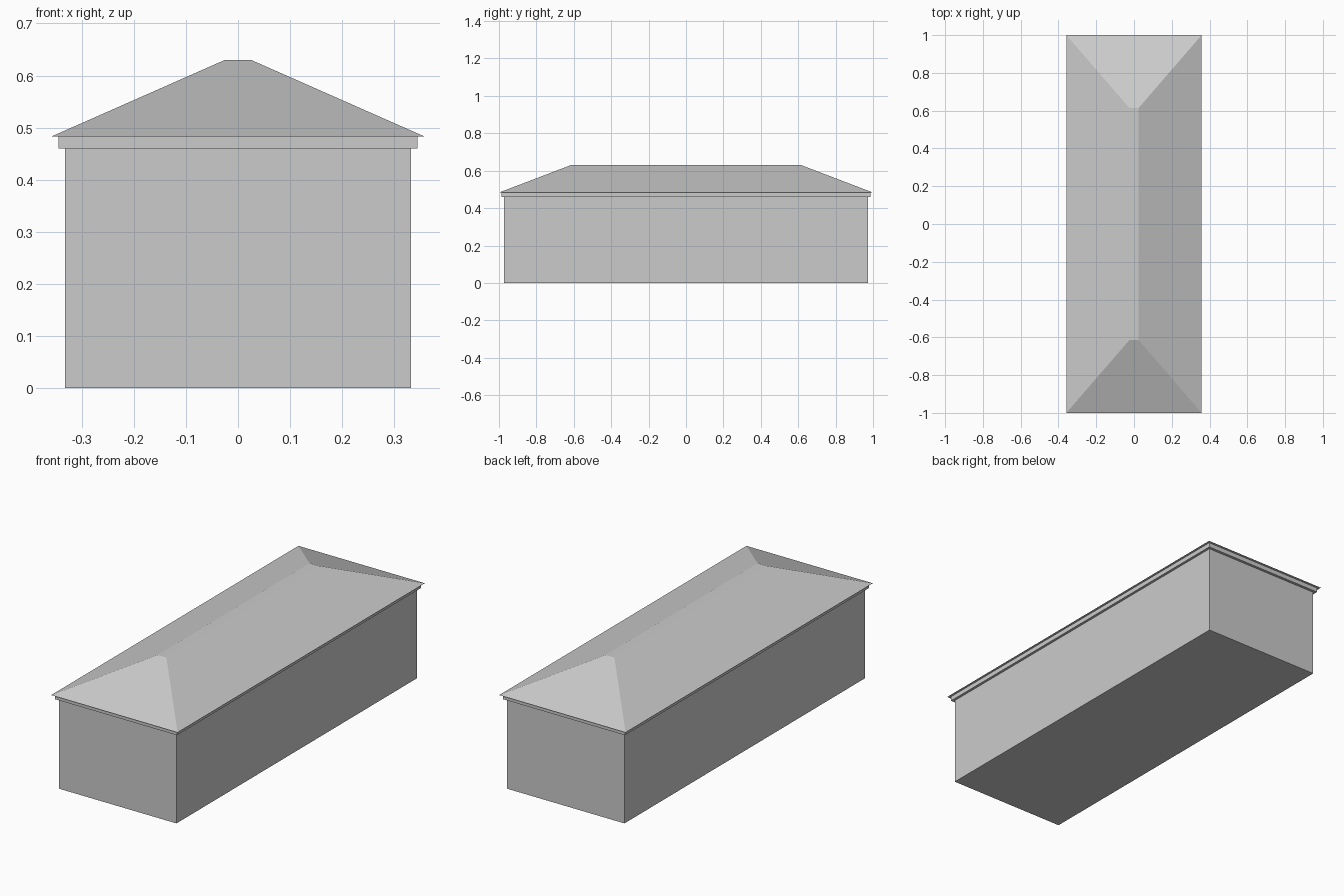
import bpy
import bmesh

cube = bpy.data.objects.get("Cube")
if cube:
    bpy.data.objects.remove(cube, do_unlink=True)

# Single plain grey for the whole building
GREY = (0.6, 0.6, 0.6, 1.0)
grey = bpy.data.materials.new("plain_grey")
grey.use_nodes = True
grey.diffuse_color = GREY
grey.node_tree.nodes["Principled BSDF"].inputs["Base Color"].default_value = GREY


def frustum(name, bottom, top, z0, z1):
    """Closed block between two centred rectangles given as (half x, half y)."""
    bm = bmesh.new()
    bmesh.ops.create_cube(bm, size=2)
    for v in bm.verts:
        hx, hy = top if v.co.z > 0 else bottom
        v.co = (v.co.x * hx, v.co.y * hy, z1 if v.co.z > 0 else z0)
    mesh = bpy.data.meshes.new(name)
    bm.to_mesh(mesh)
    bm.free()
    mesh.materials.append(grey)
    obj = bpy.data.objects.new(name, mesh)
    bpy.context.collection.objects.link(obj)
    return obj


WALL = (0.332, 0.972)
FASCIA = (0.345, 0.986)
EAVES = (0.358, 1.0)
RIDGE = (0.025, 0.615)
WALL_TOP, EAVES_Z, RIDGE_Z = 0.46, 0.483, 0.63

# Walls, fascia band under the eaves, and hipped roof with a flat ridge
frustum("walls", WALL, WALL, 0, WALL_TOP)
frustum("fascia", FASCIA, FASCIA, WALL_TOP, EAVES_Z)
frustum("hip_roof", EAVES, RIDGE, EAVES_Z, RIDGE_Z)
